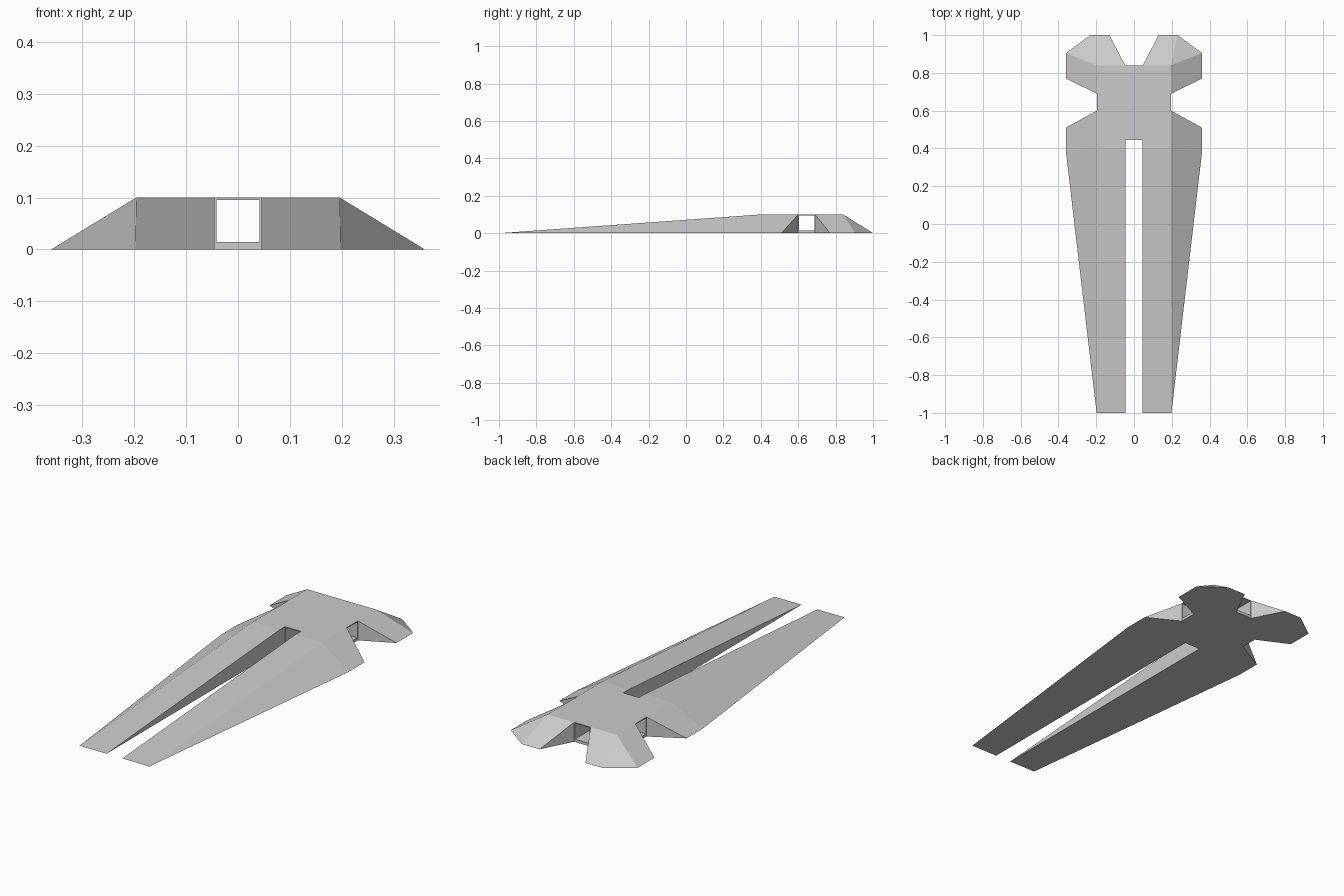
import bpy, bmesh

if "Cube" in bpy.data.objects:
    bpy.data.objects.remove(bpy.data.objects["Cube"])

H = 0.10  # plateau height

# Right half of the faceted body: ground outline and plateau corners
ground = {
    "tip_in": (.045, -1), "tip_out": (.198, -1), "hip": (.36, .38),
    "n1": (.36, .51), "n2": (.196, .60), "n3": (.196, .69), "n4": (.36, .77),
    "wing": (.36, .905), "back_out": (.23, 1), "back_in": (.13, 1),
    "v": (.047, .84), "v_mid": (0, .84), "slot_mid": (0, .445), "slot": (.045, .445),
}
plateau = {
    "N2": (.196, .60), "N3": (.196, .69), "CORNER": (.196, .84), "V": (.047, .84),
    "V_MID": (0, .84), "SLOT_MID": (0, .445), "SLOT": (.045, .445),
    "RIDGE_IN": (.045, .40), "RIDGE_OUT": (.196, .40),
}
faces = [
    list(ground),                                                     # underside
    ["SLOT_MID", "SLOT", "RIDGE_IN", "RIDGE_OUT", "N2", "N3", "CORNER", "V", "V_MID"],
    ["tip_in", "tip_out", "RIDGE_OUT", "RIDGE_IN"],                   # prong top
    ["tip_out", "hip", "RIDGE_OUT"],                                  # prong flank
    ["hip", "n1", "N2", "RIDGE_OUT"],                                 # front side slope
    ["n1", "n2", "N2"], ["n2", "n3", "N3", "N2"], ["n3", "n4", "N3"],  # side notch
    ["n4", "wing", "CORNER", "N3"],                                   # rear side slope
    ["wing", "back_out", "CORNER"],                                   # corner facet
    ["back_out", "back_in", "V", "CORNER"],                           # back slope
    ["back_in", "v", "V"], ["v", "v_mid", "V_MID", "V"],              # back notch
    ["slot_mid", "slot", "SLOT", "SLOT_MID"],                         # slot end
    ["slot", "tip_in", "RIDGE_IN", "SLOT"],                           # slot wall
]
bm = bmesh.new()
verts = {k: bm.verts.new((*p, 0)) for k, p in ground.items()}
verts.update({k: bm.verts.new((*p, H)) for k, p in plateau.items()})
for f in faces:
    bm.faces.new([verts[k] for k in f])

# Mirror to the left half and weld along the centre
geom = bm.verts[:] + bm.edges[:] + bm.faces[:]
bmesh.ops.mirror(bm, geom=geom, axis='X', merge_dist=0.0001)
bmesh.ops.remove_doubles(bm, verts=bm.verts[:], dist=0.0001)
bmesh.ops.recalc_face_normals(bm, faces=bm.faces[:])
mesh = bpy.data.meshes.new("body")
bm.to_mesh(mesh)
bm.free()
body = bpy.data.objects.new("body", mesh)
bpy.context.collection.objects.link(body)


# Crossing square tunnels through the core
def tunnel(name, location, size):
    bpy.ops.mesh.primitive_cube_add(size=1, location=location)
    cutter = bpy.context.object
    cutter.name = name
    cutter.scale = size
    cutter.hide_render = True
    cutter.display_type = 'WIRE'
    mod = body.modifiers.new(name, 'BOOLEAN')
    mod.operation = 'DIFFERENCE'
    mod.solver = 'EXACT'
    mod.object = cutter


tunnel("lengthwise_tunnel_cutter", (0, .64, .055), (.083, .6, .081))
tunnel("crosswise_tunnel_cutter", (0, .645, .055), (.6, .083, .0805))
